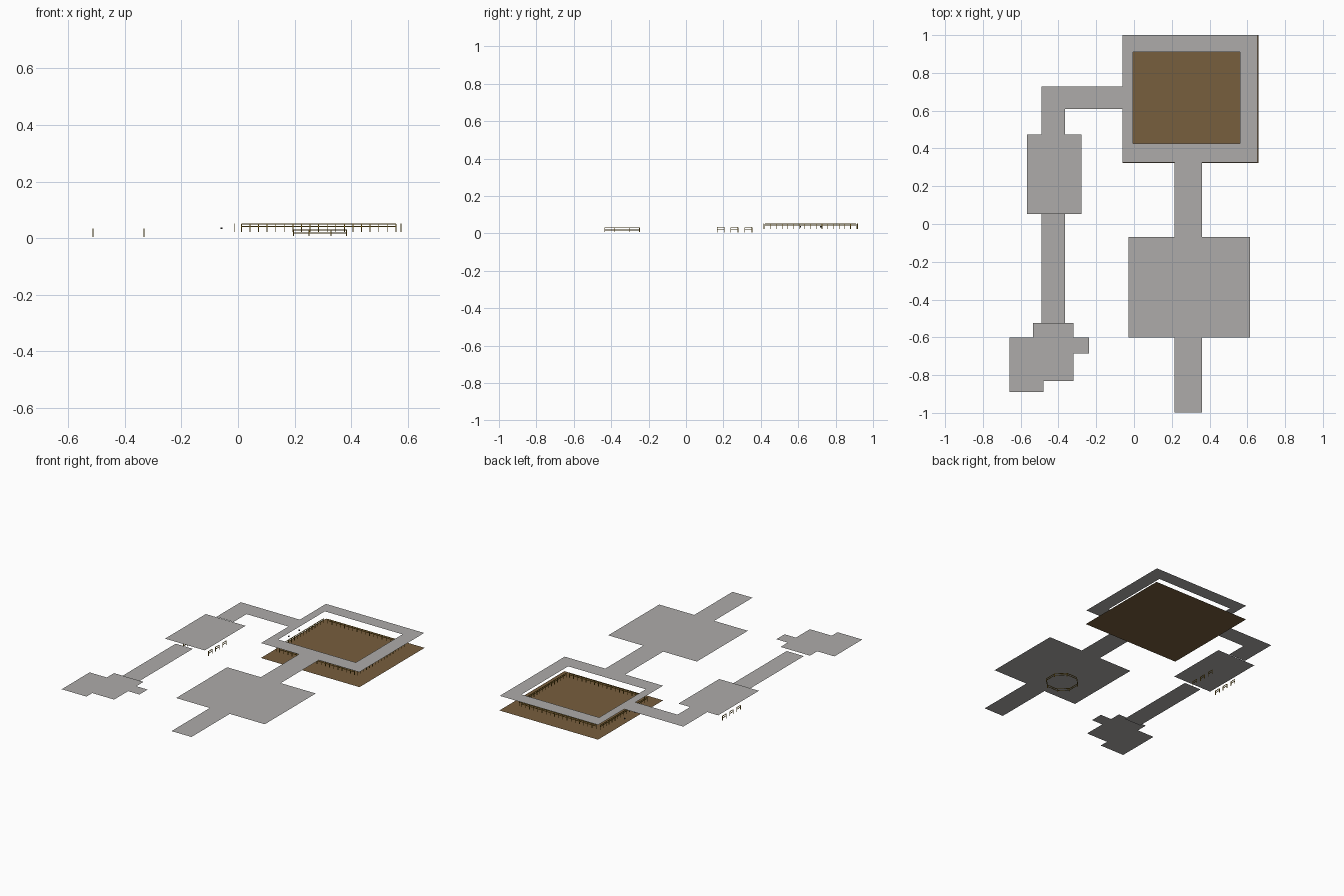
import bpy, bmesh, math
from mathutils import Vector, Matrix

if "Cube" in bpy.data.objects:
    bpy.data.objects.remove(bpy.data.objects["Cube"])


def material(name, rgb):
    m = bpy.data.materials.new(name)
    m.diffuse_color = (*rgb, 1)
    m.use_nodes = True
    m.node_tree.nodes["Principled BSDF"].inputs["Base Color"].default_value = m.diffuse_color
    return m


GREY = material("stone_grey", (0.42, 0.41, 0.40))
BROWN = material("floor_brown", (0.185, 0.112, 0.047))
GOLD = material("rail_gold", (0.30, 0.18, 0.015))
BLACK = material("iron_black", (0.015, 0.015, 0.015))


def finish(name, bm, mat):
    me = bpy.data.meshes.new(name)
    bm.to_mesh(me)
    bm.free()
    me.materials.append(mat)
    ob = bpy.data.objects.new(name, me)
    bpy.context.collection.objects.link(ob)
    return ob


def slab(name, rects, z, mat):
    """Flat sheet made of rectangles (x0, x1, y0, y1)."""
    bm = bmesh.new()
    for x0, x1, y0, y1 in rects:
        bm.faces.new([bm.verts.new((x, y, z)) for x, y in
                      ((x0, y0), (x1, y0), (x1, y1), (x0, y1))])
    bmesh.ops.remove_doubles(bm, verts=bm.verts, dist=1e-5)
    return finish(name, bm, mat)


def bar(bm, a, b, t=0.003):
    """Square bar between two points."""
    a, b = Vector(a), Vector(b)
    d = b - a
    rot = d.to_track_quat('Z', 'Y').to_matrix().to_4x4()
    bmesh.ops.create_cube(bm, size=1, matrix=Matrix.Translation((a + b) / 2) @ rot
                          @ Matrix.Diagonal((t, t, d.length, 1)))


def railing(bm, a, b, z0, levels, spans):
    """Straight run of posts with horizontal rails."""
    a, b = Vector(a), Vector(b)
    for z in levels:
        bar(bm, (*a, z), (*b, z))
    for i in range(spans + 1):
        p = a.lerp(b, i / spans)
        bar(bm, (*p, z0), (*p, levels[0]))


# Great hall: lower floor and the ceiling ring around the opening
slab("hall_floor", [(-0.06, 0.658, 0.323, 1.0)], 0.003, BROWN)
slab("hall_ceiling", [(-0.06, -0.005, 0.325, 1.0), (0.56, 0.655, 0.325, 1.0),
                      (-0.005, 0.56, 0.325, 0.425), (-0.005, 0.56, 0.91, 1.0)], 0.1, GREY)

# Rooms and passages
slab("south_room_ceiling", [(-0.03, 0.615, -0.6, -0.07)], 0.1, GREY)
slab("entry_passage_ceiling", [(0.215, 0.36, -0.998, -0.6)], 0.1, GREY)
slab("middle_passage_ceiling", [(0.215, 0.36, -0.07, 0.325)], 0.1, GREY)
slab("corner_passage_ceiling", [(-0.49, -0.06, 0.61, 0.728),
                                (-0.49, -0.365, 0.475, 0.61)], 0.1, GREY)
slab("west_room_ceiling", [(-0.567, -0.278, 0.052, 0.475)], 0.098, GREY)
slab("west_passage_ceiling", [(-0.49, -0.365, -0.525, 0.052)], 0.085, GREY)
slab("cave_ceiling", [(-0.535, -0.32, -0.6, -0.525), (-0.66, -0.238, -0.685, -0.6),
                      (-0.66, -0.32, -0.83, -0.685), (-0.66, -0.48, -0.89, -0.83)], 0.1, GREY)

# Balcony railing just outside the opening
bm = bmesh.new()
for y in (0.415, 0.917):
    railing(bm, (0.012, y), (0.558, y), 0.022, (0.05, 0.041), 18)
for x in (-0.013, 0.576):
    railing(bm, (x, 0.422), (x, 0.91), 0.022, (0.05, 0.041), 16)
finish("balcony_railing", bm, GOLD)

# Eight-sided railing in the south room
bm = bmesh.new()
r = 0.0935 / math.cos(math.pi / 8)
pts = [(0.29 + r * math.cos(math.pi / 8 + k * math.pi / 4),
        -0.342 + r * math.sin(math.pi / 8 + k * math.pi / 4)) for k in range(8)]
for k in range(8):
    railing(bm, pts[k], pts[(k + 1) % 8], 0.007, (0.029, 0.018), 1)
finish("octagon_railing", bm, GOLD)

# Small upright frames along both sides of the west room
bm = bmesh.new()
for x in (-0.513, -0.332):
    for y in (0.167, 0.24, 0.315):
        railing(bm, (x, y), (x, y + 0.038), 0.004, (0.032, 0.02), 1)
finish("west_room_frames", bm, GOLD)

# Door fittings on each side of the hall doorway
bm = bmesh.new()
for y in (0.612, 0.72):
    bmesh.ops.create_cube(bm, size=0.007, matrix=Matrix.Translation((-0.058, y, 0.035)))
finish("door_fittings", bm, BLACK)
